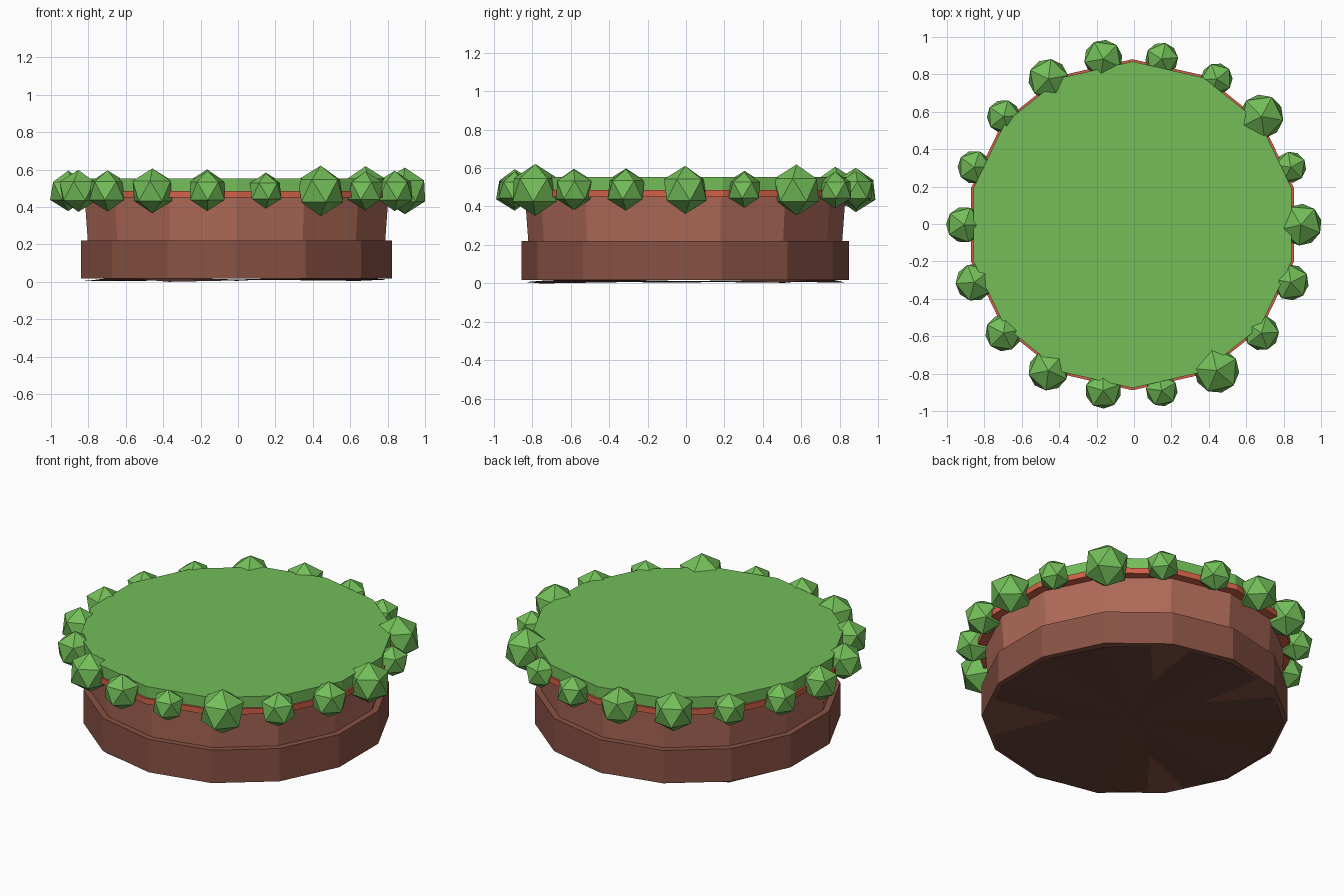
import bpy, bmesh, math, random
from mathutils import Matrix

cube = bpy.data.objects.get("Cube")
if cube:
    bpy.data.objects.remove(cube, do_unlink=True)

random.seed(4)
SIDES = 14
CENTRE = (-0.008, -0.004)


def material(name, rgb):
    """Flat material from an 8-bit display colour, stored as linear."""
    lin = [((c / 255 + 0.055) / 1.055) ** 2.4 for c in rgb] + [1.0]
    mat = bpy.data.materials.new(name)
    mat.use_nodes = True
    mat.diffuse_color = lin
    mat.node_tree.nodes["Principled BSDF"].inputs["Base Color"].default_value = lin
    return mat


def finish(name, bm, mat):
    bmesh.ops.recalc_face_normals(bm, faces=bm.faces)
    mesh = bpy.data.meshes.new(name)
    bm.to_mesh(mesh)
    bm.free()
    mesh.materials.append(mat)
    obj = bpy.data.objects.new(name, mesh)
    bpy.context.collection.objects.link(obj)
    return obj


def ring(bm, radius, z):
    """Polygon of vertices with one corner pointing to the back."""
    verts = []
    for i in range(SIDES):
        a = math.pi / 2 + math.tau * i / SIDES
        verts.append(bm.verts.new((CENTRE[0] + radius * math.cos(a),
                                   CENTRE[1] + radius * math.sin(a), z)))
    return verts


def drum(name, r_low, r_high, z_low, z_high, mat):
    bm = bmesh.new()
    low, high = ring(bm, r_low, z_low), ring(bm, r_high, z_high)
    bm.faces.new(low)
    bm.faces.new(high)
    for i in range(SIDES):
        j = (i + 1) % SIDES
        bm.faces.new((low[i], low[j], high[j], high[i]))
    return finish(name, bm, mat)


grass = material("grass green", (115, 190, 89))
clay = material("clay wall", (175, 106, 88))
brown = material("brown base", (137, 82, 68))
red = material("red rim", (210, 97, 72))
soil = material("dark soil", (103, 66, 55))

# Stacked round platform
drum("base", 0.852, 0.852, 0.018, 0.22, brown)
drum("wall", 0.815, 0.833, 0.21, 0.455, clay)
drum("rim", 0.885, 0.885, 0.45, 0.485, red)
drum("grass_top", 0.873, 0.873, 0.48, 0.553, grass)

# Uneven soil underside, a rough sheet that mostly sits below the base
bm = bmesh.new()
edge = ring(bm, 0.83, 0.0)
for i, v in enumerate(edge):
    v.co.z = 0.024 if i % 4 == 1 else random.uniform(0.002, 0.015)
edge[6].co.z = 0.0
hub = bm.verts.new((*CENTRE, 0.012))
for i in range(SIDES):
    bm.faces.new((edge[i], edge[(i + 1) % SIDES], hub))
under = finish("soil_underside", bm, soil)
for poly in under.data.polygons:
    if poly.normal.z > 0:
        poly.flip()

# Ring of faceted bushes, counter-clockwise from the model's left
sizes = [.125, .093, .132, .095, .098, .115, .12, .1, .1,
         .108, .112, .11, .12, .108, .095, .135, .105, .108]
for i, size in enumerate(sizes):
    a = math.tau * i / len(sizes)
    bm = bmesh.new()
    bmesh.ops.create_icosphere(bm, subdivisions=1, radius=size)
    place = Matrix.Translation((CENTRE[0] + 0.9 * math.cos(a),
                                CENTRE[1] + 0.9 * math.sin(a), 0.486))
    bm.transform(place @ Matrix.Rotation(random.uniform(0, math.tau), 4, "Z"))
    finish(f"bush_{i + 1}", bm, grass)
